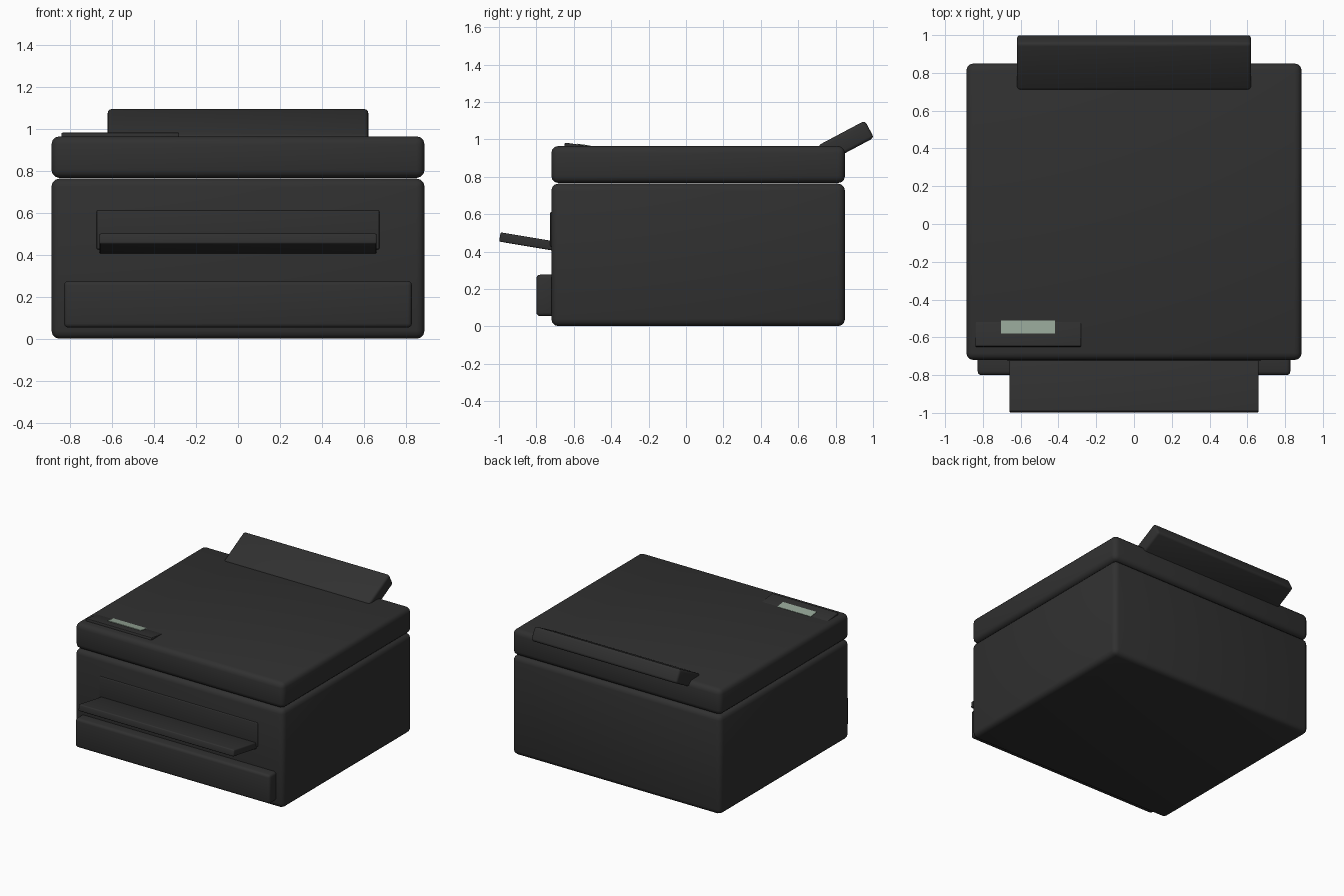
import bpy
import math

if "Cube" in bpy.data.objects:
    bpy.data.objects.remove(bpy.data.objects["Cube"])


def material(name, rgb):
    m = bpy.data.materials.new(name)
    m.diffuse_color = (*rgb, 1)
    m.use_nodes = True
    m.node_tree.nodes["Principled BSDF"].inputs["Base Color"].default_value = m.diffuse_color
    return m


charcoal = material("charcoal plastic", (0.03, 0.03, 0.03))
green = material("pale green display", (0.30, 0.38, 0.31))


def rounded_box(name, center, size, radius, tilt=0.0, mat=charcoal, segments=3):
    """Bevelled box, tilted about the x axis (degrees)."""
    bpy.ops.mesh.primitive_cube_add(size=1, location=center)
    ob = bpy.context.object
    ob.name = name
    ob.scale = size
    bpy.ops.object.transform_apply(location=False, rotation=False, scale=True)
    ob.data.materials.append(mat)
    if radius:
        bev = ob.modifiers.new("rounded edges", 'BEVEL')
        bev.width = radius
        bev.segments = segments
        bpy.ops.object.modifier_apply(modifier=bev.name)
        bpy.ops.object.shade_smooth_by_angle(angle=math.radians(35))
    ob.rotation_euler.x = math.radians(tilt)
    return ob


# Main housing and scanner lid
rounded_box("body", (0, 0.065, 0.383), (1.775, 1.57, 0.762), 0.038)
rounded_box("scanner_lid", (0, 0.065, 0.866), (1.775, 1.57, 0.198), 0.038)

# Paper drawer at the bottom of the front
rounded_box("paper_drawer", (0, -0.735, 0.166), (1.655, 0.13, 0.222), 0.02)

# Thin surround of the paper exit, with the sloping output tray
rounded_box("exit_surround", (0, -0.705, 0.52), (1.345, 0.042, 0.185), 0.006)
rounded_box("output_tray", (0, -0.835, 0.452), (1.32, 0.325, 0.05), 0.008, tilt=-9.5)

# Angled paper feed flap at the back
rounded_box("rear_feed_flap", (0, 0.855, 0.988), (1.24, 0.285, 0.104), 0.018, tilt=28)

# Control panel sinking into the lid, with its display
rounded_box("control_panel", (-0.56, -0.58, 0.961), (0.56, 0.14, 0.025), 0.005, tilt=-8)
rounded_box("display", (-0.562, -0.545, 0.9685), (0.285, 0.07, 0.008), 0, tilt=-8, mat=green)
